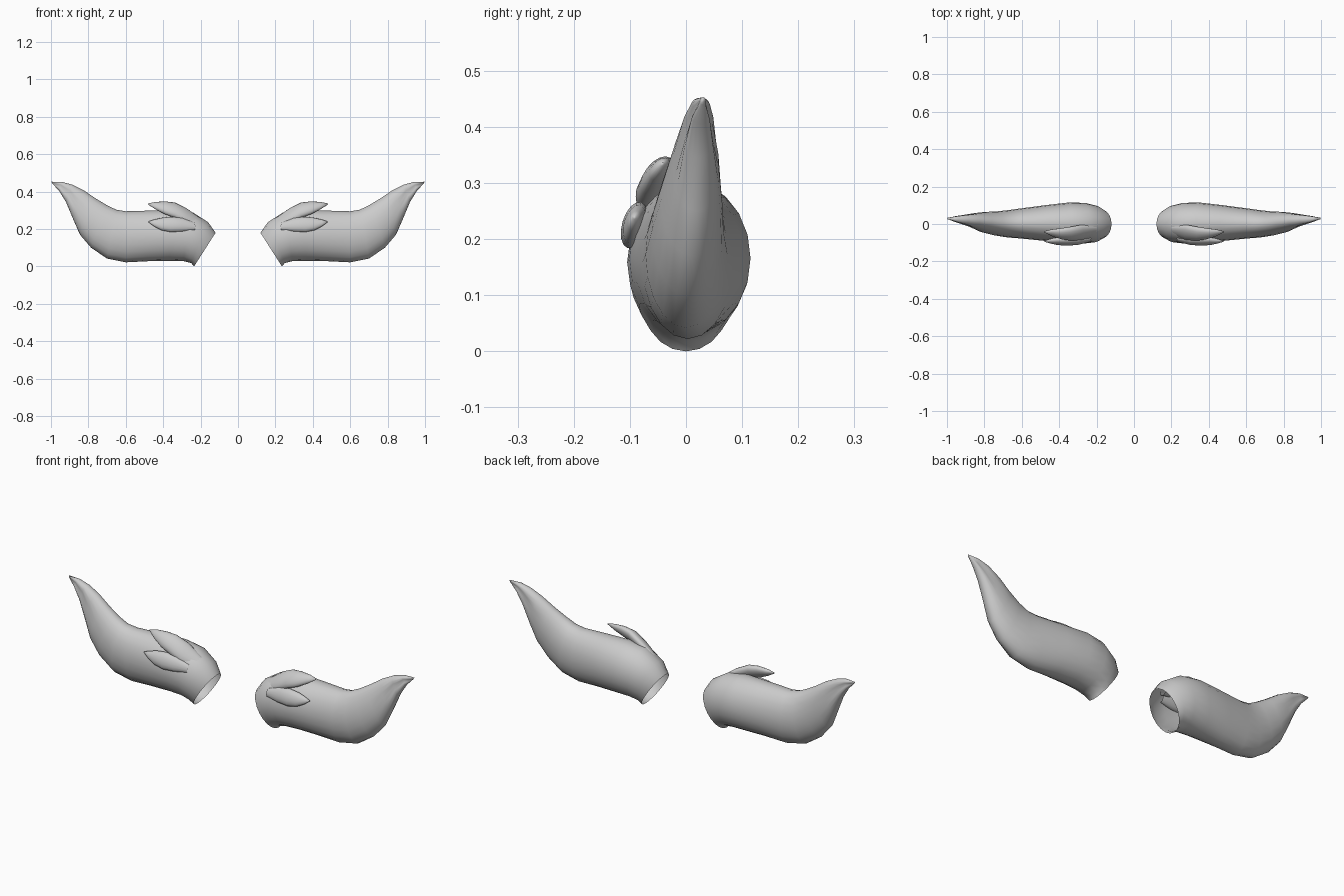
import bpy, bmesh, math
from mathutils import Vector


def loft(name, sections, segs=20):
    """Skin oval rings; each section is (top point, bottom point, half thickness, side groove)."""
    bm = bmesh.new()
    tops = [Vector(s[0]) for s in sections]
    bots = [Vector(s[1]) for s in sections]
    mids = [(t + b) / 2 for t, b in zip(tops, bots)]
    rings = []
    n = len(sections)
    for i, s in enumerate(sections):
        tangent = mids[min(i + 1, n - 1)] - mids[max(i - 1, 0)]
        up = (tops[i] - bots[i]) / 2
        side = up.cross(tangent).normalized() * s[2]
        groove = s[3] if len(s) > 3 else 0
        ring = []
        for k in range(segs):
            a = 2 * math.pi * k / segs
            sn = math.sin(a)
            ring.append(bm.verts.new(mids[i] + up * math.cos(a)
                                     + side * sn * (1 - groove * sn ** 8)))
        rings.append(ring)
    for r0, r1 in zip(rings, rings[1:]):
        for k in range(segs):
            j = (k + 1) % segs
            bm.faces.new((r0[k], r0[j], r1[j], r1[k]))
    bm.faces.new(rings[-1])  # closed tip, open root
    bmesh.ops.recalc_face_normals(bm, faces=bm.faces)
    me = bpy.data.meshes.new(name)
    bm.to_mesh(me)
    bm.free()
    for p in me.polygons:
        p.use_smooth = True
    ob = bpy.data.objects.new(name, me)
    bpy.context.collection.objects.link(ob)
    # left and right copies
    ob.modifiers.new("mirror", 'MIRROR').use_axis[0] = True
    return ob


# Main curved horn: top x, z, bottom x, z, centre y, half width, groove
profile = [
    (.12, .18, .235, .0, .0, .078, 0),
    (.16, .237, .25, .018, .0, .098, 0),
    (.24, .288, .29, .028, .004, .109, 0),
    (.33, .302, .37, .030, .007, .108, 0),
    (.46, .299, .48, .028, .005, .096, 0),
    (.60, .295, .60, .022, .003, .081, 0),
    (.65, .303, .70, .042, .001, .073, 0),
    (.70, .327, .785, .10, .003, .064, 0),
    (.76, .363, .845, .17, .010, .055, 0),
    (.825, .407, .88, .25, .018, .045, .1),
    (.885, .437, .92, .345, .023, .034, .35),
    (.94, .452, .957, .405, .026, .022, .5),
    (.998, .453, .99, .440, .03, .005, 0),
]
loft("horn_body", [((tx, y, tz), (bx, y, bz), w, g)
                   for tx, tz, bx, bz, y, w, g in profile])

# Upper leaf-shaped barb, leaning over the top front edge
loft("upper_barb", [
    ((.20, -.01, .255), (.21, -.06, .21), .015),
    ((.28, -.008, .308), (.28, -.082, .235), .025),
    ((.34, -.02, .338), (.34, -.085, .266), .026),
    ((.39, -.028, .345), (.39, -.076, .282), .022),
    ((.44, -.032, .343), (.44, -.062, .307), .014),
    ((.48, -.04, .337), (.48, -.044, .331), .003),
], 16)

# Lower leaf-shaped barb on the front face
loft("lower_barb", [
    ((.23, -.075, .232), (.23, -.09, .195), .010),
    ((.30, -.080, .260), (.30, -.100, .187), .020),
    ((.36, -.080, .266), (.36, -.104, .184), .022),
    ((.41, -.081, .260), (.41, -.102, .194), .019),
    ((.45, -.086, .250), (.45, -.098, .215), .011),
    ((.478, -.091, .241), (.478, -.093, .236), .003),
], 16)
